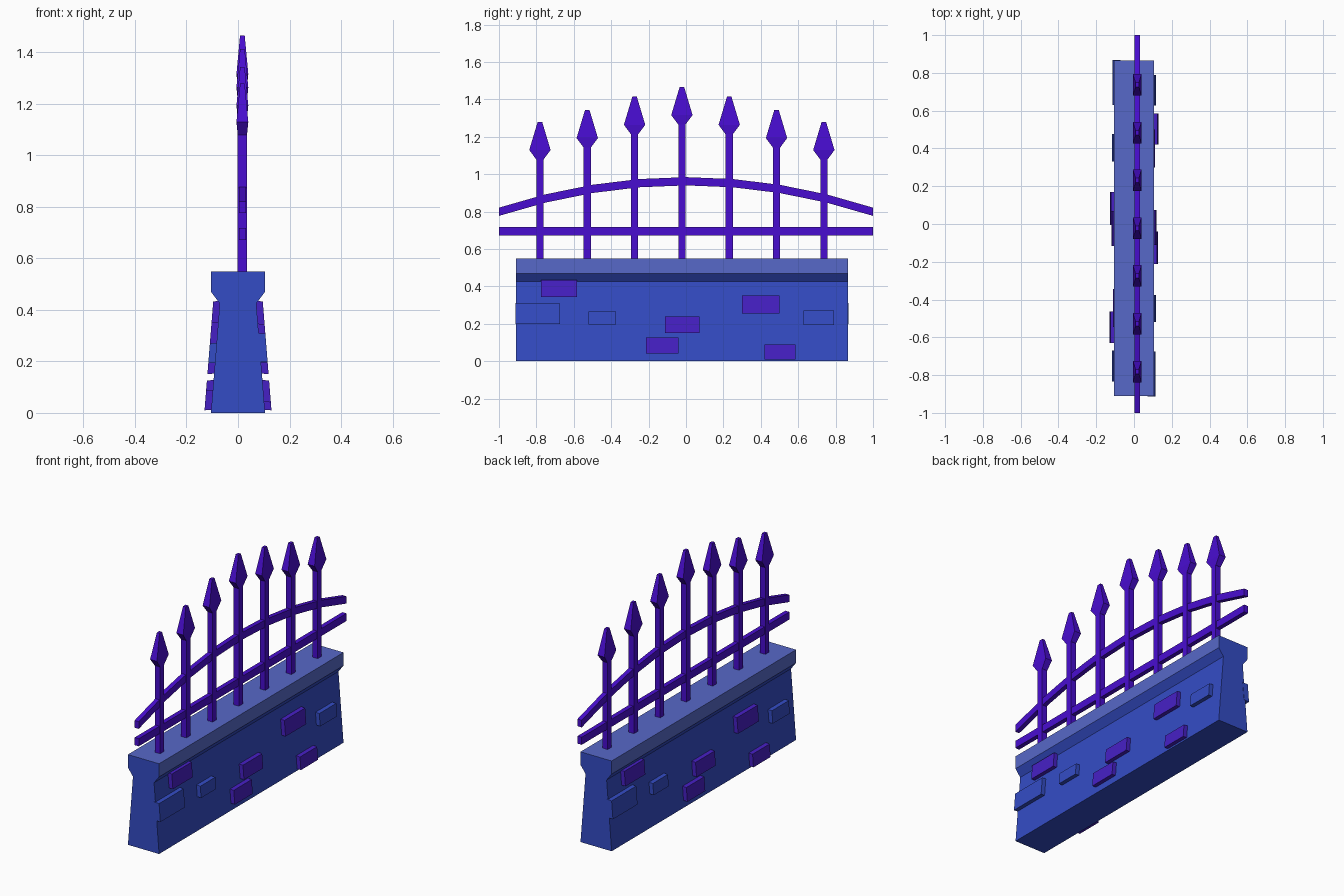
import bpy, bmesh, math

if "Cube" in bpy.data.objects:
    bpy.data.objects.remove(bpy.data.objects["Cube"])


def material(name, rgb):
    m = bpy.data.materials.new(name)
    m.diffuse_color = (*rgb, 1)
    m.use_nodes = True
    m.node_tree.nodes["Principled BSDF"].inputs["Base Color"].default_value = m.diffuse_color
    return m


WALL = material("wall blue", (0.034, 0.072, 0.56))
CAP = material("cap pale blue", (0.095, 0.14, 0.58))
IRON = material("iron violet", (0.066, 0.004, 0.63))
BRICK = material("brick purple", (0.062, 0.014, 0.56))

X0 = 0.017          # fence plane
YC = -0.022         # middle of wall and fence posts


def loft(name, rings, mats):
    """Closed solid through a list of matching point rings."""
    bm = bmesh.new()
    vs = [[bm.verts.new(p) for p in r] for r in rings]
    n = len(vs[0])
    for a, b in zip(vs, vs[1:]):
        for i in range(n):
            j = (i + 1) % n
            bm.faces.new((a[i], a[j], b[j], b[i]))
    bm.faces.new(vs[0][::-1])
    bm.faces.new(vs[-1])
    bmesh.ops.recalc_face_normals(bm, faces=bm.faces)
    me = bpy.data.meshes.new(name)
    bm.to_mesh(me)
    bm.free()
    for m in mats:
        me.materials.append(m)
    ob = bpy.data.objects.new(name, me)
    bpy.context.collection.objects.link(ob)
    return ob


def rect(x, y, z, hx, hy):
    return [(x - hx, y - hy, z), (x + hx, y - hy, z), (x + hx, y + hy, z), (x - hx, y + hy, z)]


# wall with tapered sides and flared top
half = [(0.105, 0), (0.071, 0.425), (0.105, 0.47), (0.105, 0.55)]
profile = half + [(-x, z) for x, z in reversed(half)]
wall = loft("wall", [[(x, y, z) for x, z in profile] for y in (-0.91, 0.866)], [WALL, CAP])
for p in wall.data.polygons:
    if p.center.z > 0.5 and abs(p.normal.y) < 0.5:
        p.material_index = 1

# raised bricks: y range, z range, material; repeated on the far side by a half turn
bricks = [
    (-0.775, -0.583, 0.345, 0.435, BRICK), (-0.912, -0.675, 0.20, 0.31, WALL),
    (-0.52, -0.375, 0.197, 0.267, WALL), (-0.112, 0.073, 0.153, 0.24, BRICK),
    (-0.213, -0.04, 0.043, 0.128, BRICK), (0.30, 0.50, 0.257, 0.353, BRICK),
    (0.627, 0.79, 0.195, 0.272, WALL), (0.42, 0.585, 0.012, 0.09, BRICK)]


def brick_ring(y, z0, z1, s):
    def face(z):
        return 0.105 - 0.08 * z
    pts = [(face(z0) - 0.01, z0), (face(z0) + 0.026, z0 - 0.002),
           (face(z1) + 0.026, z1 - 0.002), (face(z1) - 0.01, z1)]
    return [(s * x, YC + s * (y - YC), z) for x, z in pts]


for side, s in (("right", 1), ("left", -1)):
    for i, (y0, y1, z0, z1, m) in enumerate(bricks):
        loft(f"brick_{side}_{i}", [brick_ring(y, z0, z1, s) for y in (y0, y1)], [m])


# straight and arched rails, swept along y
def rail(name, path, hx, hz):
    rings = [[(X0 - hx, y, z - hz), (X0 + hx, y, z - hz),
              (X0 + hx, y, z + hz), (X0 - hx, y, z + hz)] for y, z in path]
    loft(name, rings, [IRON])


rail("lower_rail", [(-1, 0.694), (1, 0.694)], 0.014, 0.023)
rail("arched_rail", [(y / 4, 0.962 - 0.163 * (y / 4) ** 2) for y in range(-4, 5)], 0.014, 0.022)

# posts with spear heads
for k in range(-3, 4):
    y = YC + 0.253 * k
    tip = (1.466, 1.414, 1.343, 1.279)[abs(k)]
    loft(f"post_{k + 3}", [rect(X0, y, z, 0.018, 0.019) for z in (0.53, tip - 0.18)], [IRON])
    loft(f"spear_head_{k + 3}", [rect(X0, y, tip - 0.2, 0.018, 0.02),
                                 rect(X0, y, tip - 0.15, 0.023, 0.057),
                                 rect(X0, y, tip, 0.009, 0.012)], [IRON])
